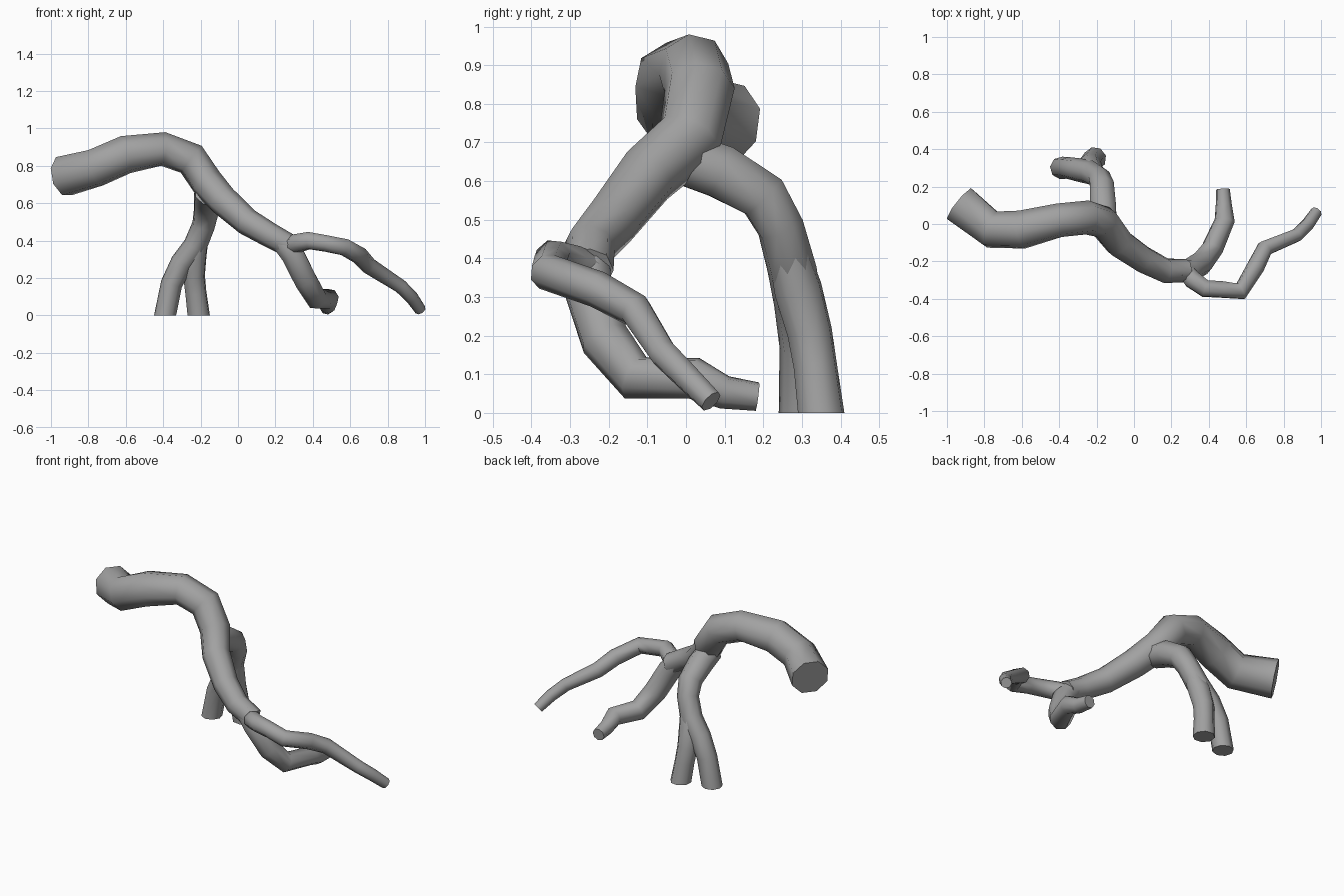
import bpy, bmesh
from math import cos, sin, tau
from mathutils import Vector

cube = bpy.data.objects.get("Cube")
if cube:
    bpy.data.objects.remove(cube)

bark = bpy.data.materials.new("grey_bark")
bark.use_nodes = True
colour = (0.36, 0.36, 0.36, 1)
bark.diffuse_color = colour
bark.node_tree.nodes["Principled BSDF"].inputs["Base Color"].default_value = colour
SIDES = 8


def limb(name, path):
    """Tapered, capped tube through (x, y, z, radius) points."""
    pts = [Vector(p[:3]) for p in path]
    bm = bmesh.new()
    rings, side, last = [], None, None
    for i, p in enumerate(pts):
        ahead = (pts[min(i + 1, len(pts) - 1)] - p).normalized()
        behind = (p - pts[max(i - 1, 0)]).normalized()
        t = (ahead + behind).normalized()
        # carry the frame along the path so the tube does not twist
        if side is None:
            side = t.cross(Vector((0, 0, 1))).normalized()
        else:
            side = last.rotation_difference(t) @ side
        last = t
        up = t.cross(side)
        ring = []
        for k in range(SIDES):
            a = tau * (k + 0.5) / SIDES
            v = p + (side * cos(a) + up * sin(a)) * path[i][3] * 1.04
            v.z = max(v.z, 0)  # feet rest flat on the floor
            ring.append(bm.verts.new(v))
        rings.append(ring)
    for a, b in zip(rings, rings[1:]):
        for k in range(SIDES):
            n = (k + 1) % SIDES
            bm.faces.new((a[k], a[n], b[n], b[k]))
    bm.faces.new(rings[0][::-1])
    bm.faces.new(rings[-1])
    bmesh.ops.recalc_face_normals(bm, faces=bm.faces)
    mesh = bpy.data.meshes.new(name)
    bm.to_mesh(mesh)
    bm.free()
    mesh.materials.append(bark)
    obj = bpy.data.objects.new(name, mesh)
    bpy.context.collection.objects.link(obj)
    bpy.ops.object.select_all(action="DESELECT")
    obj.select_set(True)
    bpy.context.view_layer.objects.active = obj
    bpy.ops.object.shade_smooth_by_angle(angle=0.9)


# Thick main bough, sweeping down to the left fork
limb("main_bough", [
    (-.93, .105, .745, .108), (-.76, -.03, .79, .1), (-.6, -.03, .86, .1),
    (-.4, .02, .89, .088), (-.25, .035, .835, .088), (-.165, .01, .71, .085),
    (-.08, -.1, .615, .078), (.05, -.19, .5, .07), (.17, -.25, .43, .064),
    (.28, -.25, .37, .06)])

# Lower fork, curling backwards near the floor
limb("lower_branch", [
    (.22, -.25, .41, .055), (.29, -.255, .33, .064), (.36, -.21, .19, .063),
    (.42, -.13, .09, .058), (.485, .02, .09, .053), (.48, .1, .053, .042),
    (.475, .185, .042, .036)])

# Long thin outer fork
limb("outer_branch", [
    (.27, -.24, .365, .042), (.31, -.295, .385, .05), (.38, -.345, .4, .047),
    (.47, -.35, .385, .045), (.57, -.36, .365, .046), (.65, -.23, .32, .046),
    (.7, -.13, .265, .043), (.87, -.06, .155, .036), (.93, 0, .095, .034),
    (.975, .065, .03, .03)])

# Rear limb splitting into two feet
limb("rear_branch", [
    (-.16, -.01, .66, .07), (-.165, .09, .625, .072), (-.17, .2, .56, .066),
    (-.185, .245, .48, .06), (-.23, .275, .37, .062), (-.3, .29, .28, .06),
    (-.355, .3, .17, .056), (-.39, .3, -.03, .058)])
limb("rear_foot", [
    (-.205, .26, .43, .05), (-.23, .29, .32, .062), (-.235, .32, .21, .058),
    (-.225, .335, .12, .056), (-.21, .35, -.03, .06)])
